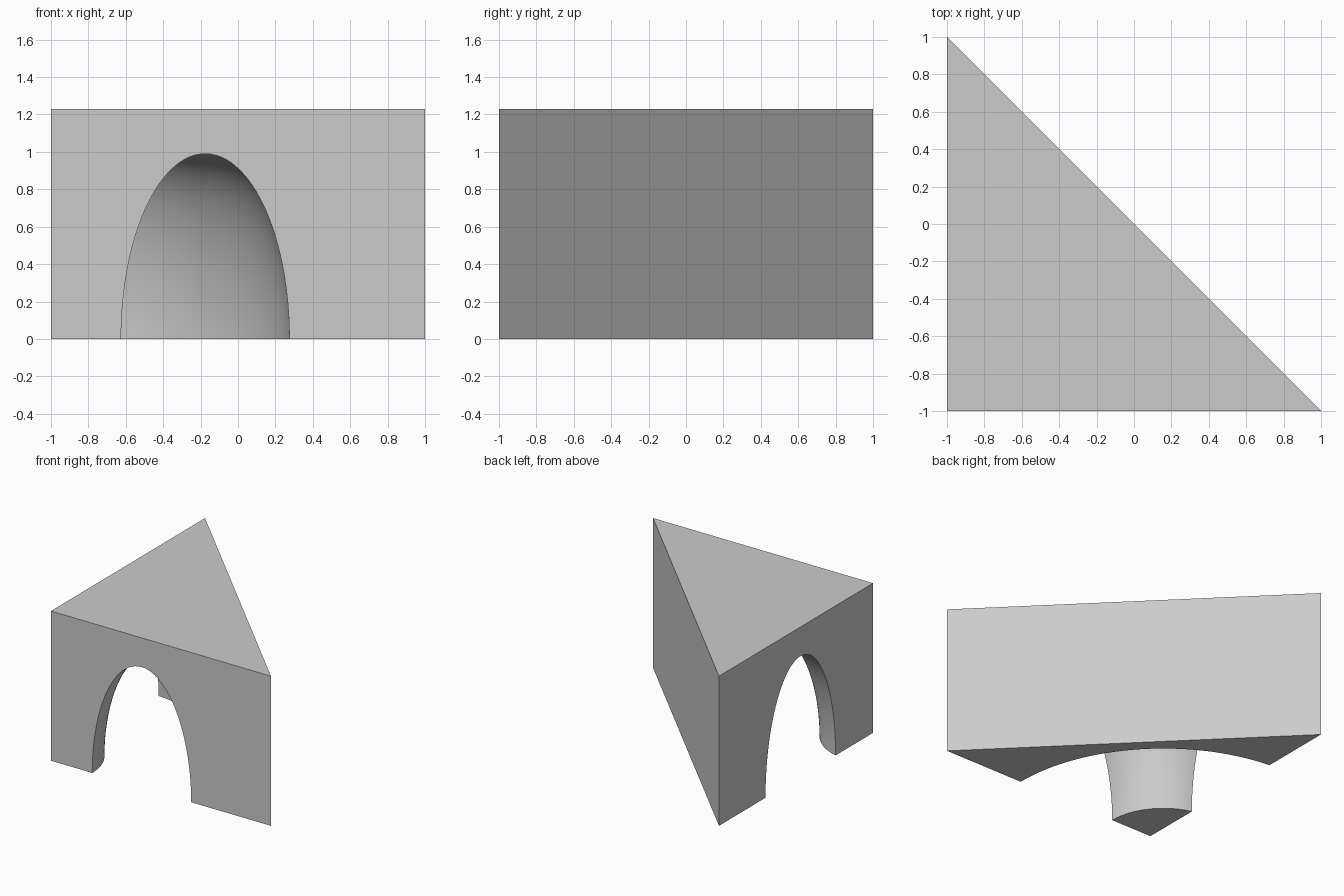
import bpy, bmesh, math

if "Cube" in bpy.data.objects:
    bpy.data.objects.remove(bpy.data.objects["Cube"])

HEIGHT = 1.23

# Right-triangle block
bm = bmesh.new()
base = bm.faces.new([bm.verts.new((x, y, 0)) for x, y in ((-1, -1), (1, -1), (-1, 1))])
top = bmesh.ops.extrude_face_region(bm, geom=[base])["geom"]
bmesh.ops.translate(bm, vec=(0, 0, HEIGHT),
                    verts=[v for v in top if isinstance(v, bmesh.types.BMVert)])
bmesh.ops.recalc_face_normals(bm, faces=bm.faces)
mesh = bpy.data.meshes.new("arched_block")
bm.to_mesh(mesh)
bm.free()
block = bpy.data.objects.new("arched_block", mesh)
bpy.context.collection.objects.link(block)

# Curved tunnel cutter: a tall elliptical ring centred just outside the corner
bpy.ops.mesh.primitive_torus_add(major_radius=0.952, minor_radius=0.45,
                                 major_segments=128, minor_segments=96,
                                 location=(-1.127, -1, 0),
                                 rotation=(0, 0, math.radians(0.7)))
cutter = bpy.context.object
cutter.name = "tunnel_cutter"
cutter.scale.z = 0.99 / 0.45
bpy.ops.object.shade_smooth()
cutter.hide_render = True

# Cut the tunnel from the front face round to the left face
cut = block.modifiers.new("tunnel", "BOOLEAN")
cut.operation = "DIFFERENCE"
cut.solver = "EXACT"
cut.object = cutter
bpy.context.view_layer.objects.active = block
bpy.ops.object.select_all(action="DESELECT")
block.select_set(True)
bpy.ops.object.modifier_apply(modifier=cut.name)
bpy.data.objects.remove(cutter)
bpy.ops.object.shade_smooth_by_angle(angle=math.radians(30))
